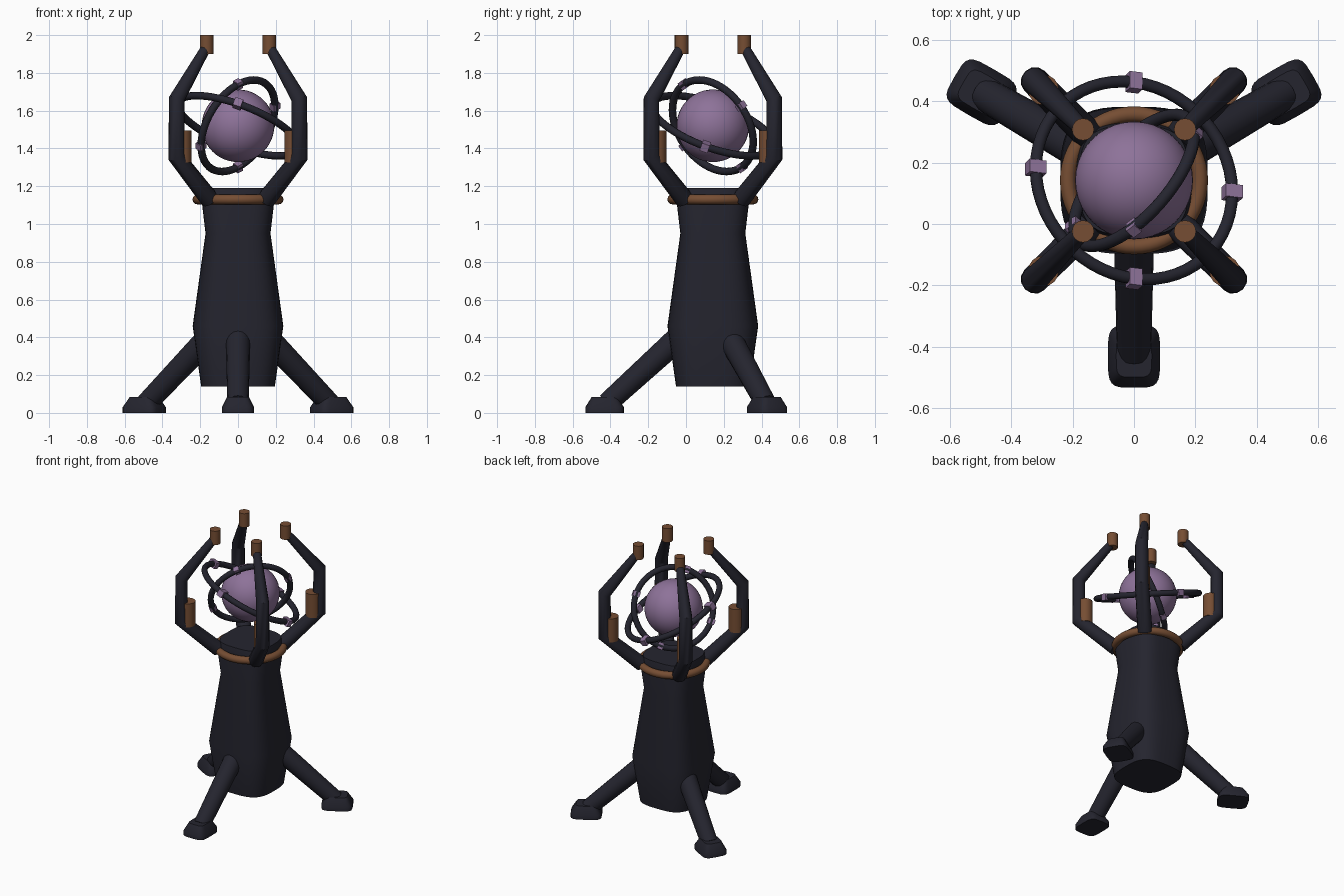
import bpy, bmesh, math
from mathutils import Vector, Matrix

if "Cube" in bpy.data.objects:
    bpy.data.objects.remove(bpy.data.objects["Cube"], do_unlink=True)


def material(name, color):
    m = bpy.data.materials.new(name)
    m.use_nodes = True
    m.diffuse_color = (*color, 1)
    m.node_tree.nodes["Principled BSDF"].inputs["Base Color"].default_value = (*color, 1)
    return m


DARK = material("dark iron", (0.018, 0.018, 0.028))
BRONZE = material("bronze", (0.18, 0.075, 0.033))
VIOLET = material("violet orb", (0.27, 0.17, 0.32))

AXIS = Vector((0, 0.142, 0))
ORB = AXIS + Vector((0, 0, 1.52))


def finish(bm, name, mat, matrix):
    bmesh.ops.recalc_face_normals(bm, faces=bm.faces)
    me = bpy.data.meshes.new(name)
    bm.to_mesh(me)
    bm.free()
    me.materials.append(mat)
    ob = bpy.data.objects.new(name, me)
    ob.matrix_world = matrix
    bpy.context.collection.objects.link(ob)
    bpy.ops.object.select_all(action="DESELECT")
    ob.select_set(True)
    bpy.context.view_layer.objects.active = ob
    bpy.ops.object.shade_smooth_by_angle(angle=math.radians(35))
    return ob


def skin_rings(bm, rings, closed=False):
    """Bridge equal rings of points, capping the ends of an open run."""
    loops = [[bm.verts.new(p) for p in ring] for ring in rings]
    n = len(loops[0])
    pairs = list(zip(loops, loops[1:]))
    if closed:
        pairs.append((loops[-1], loops[0]))
    else:
        bm.faces.new(loops[0])
        bm.faces.new(loops[-1])
    for a, b in pairs:
        for i in range(n):
            j = (i + 1) % n
            bm.faces.new((a[i], a[j], b[j], b[i]))


def loft(name, mat, matrix, sections, power=2.0, sides=24):
    """Stack (z, half width, half depth) superellipse sections."""
    def squash(v):
        return math.copysign(abs(v) ** (2 / power), v)
    turns = [2 * math.pi * i / sides for i in range(sides)]
    bm = bmesh.new()
    skin_rings(bm, [[(rx * squash(math.cos(t)), ry * squash(math.sin(t)), z) for t in turns]
                    for z, rx, ry in sections])
    return finish(bm, name, mat, matrix)


def tube(name, mat, matrix, path, sides=12):
    """Sweep a circle along (x, z, radius) points in the local xz plane."""
    pts = [Vector((x, 0, z)) for x, z, r in path]
    side = Vector((0, 1, 0))
    rings = []
    for i, p in enumerate(pts):
        before = (p - pts[max(i - 1, 0)]).normalized()
        after = (pts[min(i + 1, len(pts) - 1)] - p).normalized()
        out = side.cross((before + after).normalized())
        rings.append([p + path[i][2] * (out * math.cos(t) + side * math.sin(t))
                      for t in (2 * math.pi * k / sides for k in range(sides))])
    bm = bmesh.new()
    skin_rings(bm, rings)
    return finish(bm, name, mat, matrix)


def torus(name, mat, matrix, major, minor, steps=56, sides=12):
    bm = bmesh.new()
    rings = []
    for i in range(steps):
        spin = Matrix.Rotation(2 * math.pi * i / steps, 3, "Z")
        rings.append([spin @ Vector((major + minor * math.cos(t), 0, minor * math.sin(t)))
                      for t in (2 * math.pi * k / sides for k in range(sides))])
    skin_rings(bm, rings, closed=True)
    return finish(bm, name, mat, matrix)


def around(degrees):
    return Matrix.Translation(AXIS) @ Matrix.Rotation(math.radians(degrees), 4, "Z")


# Pedestal body with rounded square section, and its collar
profile = [(0.14, 0.195), (0.46, 0.24), (0.95, 0.172), (1.12, 0.192), (1.19, 0.178)]
loft("pedestal_body", DARK, Matrix.Translation(AXIS),
     [(z, r, r) for z, r in profile], power=3.2, sides=48)
torus("collar", BRONZE, Matrix.Translation(AXIS + Vector((0, 0, 1.13))), 0.215, 0.026)

# Three splayed legs with flared feet
for name, angle in (("front", -90), ("back_left", 30), ("back_right", 150)):
    place = around(angle)
    tube(name + "_leg", DARK, place, [(0.16, 0.415, 0.066), (0.56, 0.05, 0.056)], sides=16)
    loft(name + "_foot", DARK, place @ Matrix.Translation((0.573, 0, 0)),
         [(0, 0.102, 0.085), (0.03, 0.102, 0.085), (0.085, 0.068, 0.058)], power=4.5)

# Four claw arms, each with an elbow sleeve and a fingertip cap
ROOT2 = math.sqrt(2)
for name, angle in (("front_left", -45), ("back_left", 45),
                    ("back_right", 135), ("front_right", -135)):
    place = around(angle)
    tube(name + "_arm", DARK, place,
         [(0.15 * ROOT2, 1.13, 0.05), (0.325 * ROOT2, 1.355, 0.046),
          (0.325 * ROOT2, 1.66, 0.043), (0.165 * ROOT2, 1.94, 0.026)])
    for part, x, low, high, r in (("_sleeve", 0.295, 1.325, 1.495, 0.05),
                                  ("_fingertip", 0.166, 1.9, 2.0, 0.036)):
        loft(name + part, BRONZE, place @ Matrix.Translation((x * ROOT2, 0, 0)),
             [(low, r, r), (high, r, r)], sides=16)

# Orb
bm = bmesh.new()
bmesh.ops.create_uvsphere(bm, u_segments=40, v_segments=24, radius=0.192)
finish(bm, "orb", VIOLET, Matrix.Translation(ORB))

# Two tilted orbit rings carrying four small studs each
for name, tilt, roll, radius, size in (("outer", -20, 20, 0.34, (0.058, 0.044, 0.044)),
                                       ("inner", -55, -43, 0.267, (0.046, 0.036, 0.036))):
    place = (Matrix.Translation(ORB) @ Matrix.Rotation(math.radians(tilt), 4, "X")
             @ Matrix.Rotation(math.radians(roll), 4, "Y"))
    torus(name + "_orbit_ring", DARK, place, radius, 0.02)
    for i in range(4):
        bm = bmesh.new()
        bmesh.ops.create_cube(bm, size=1)
        bmesh.ops.scale(bm, vec=size, verts=bm.verts)
        finish(bm, f"{name}_stud_{i + 1}", VIOLET,
               place @ Matrix.Rotation(i * math.pi / 2, 4, "Z") @ Matrix.Translation((radius, 0, 0)))
